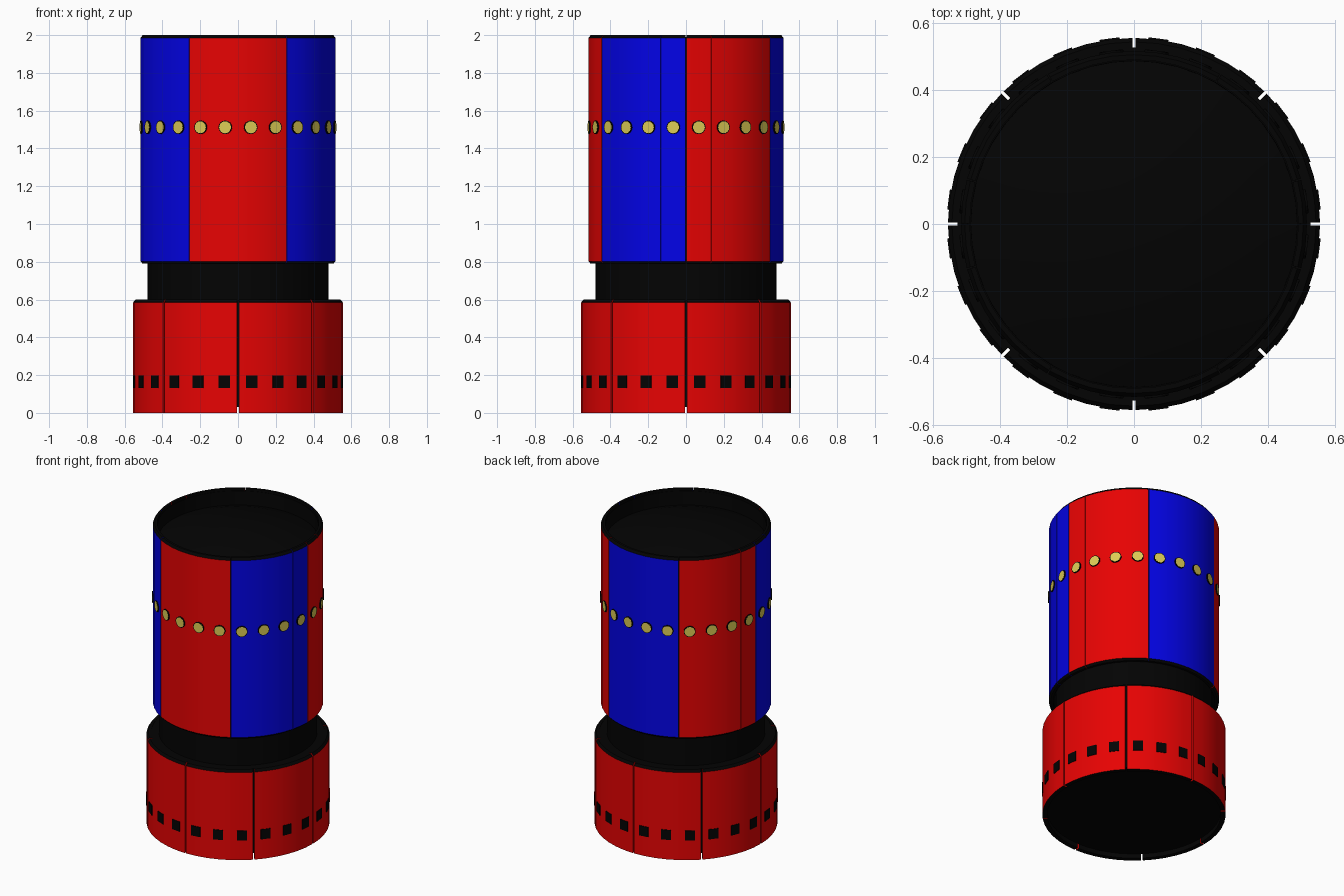
import bpy, bmesh, math
from mathutils import Matrix, Vector

if "Cube" in bpy.data.objects:
    bpy.data.objects.remove(bpy.data.objects["Cube"])


def material(name, rgb):
    m = bpy.data.materials.new(name)
    m.diffuse_color = (*rgb, 1)
    m.use_nodes = True
    m.node_tree.nodes["Principled BSDF"].inputs["Base Color"].default_value = m.diffuse_color
    return m


RED = material("red", (0.85, 0.001, 0.001))
BLUE = material("blue", (0.001, 0.001, 0.85))
BLACK = material("black", (0.001, 0.001, 0.001))
GOLD = material("gold", (0.72, 0.60, 0.09))
STEP = 7.5  # degrees per side, 48 sides


def finish(name, bm, mats, smooth=True):
    bmesh.ops.recalc_face_normals(bm, faces=bm.faces)
    me = bpy.data.meshes.new(name)
    bm.to_mesh(me)
    bm.free()
    for m in mats:
        me.materials.append(m)
    ob = bpy.data.objects.new(name, me)
    bpy.context.collection.objects.link(ob)
    if smooth:
        bpy.context.view_layer.objects.active = ob
        ob.select_set(True)
        bpy.ops.object.shade_smooth_by_angle(angle=math.radians(25))
        ob.select_set(False)
    return ob


def polar(r, a, z):
    a = math.radians(a)
    return Vector((r * math.cos(a), r * math.sin(a), z))


def lathe(name, profile, mat):
    """Revolve an open profile, closing both ends with flat caps."""
    bm = bmesh.new()
    rings = [[bm.verts.new(polar(r, i * STEP, z)) for i in range(round(360 / STEP))]
             for r, z in profile]
    n = len(rings[0])
    for lo, hi in zip(rings, rings[1:]):
        for i in range(n):
            bm.faces.new((lo[i], lo[(i + 1) % n], hi[(i + 1) % n], hi[i]))
    bm.faces.new(rings[0])
    bm.faces.new(rings[-1])
    finish(name, bm, [mat])


def panel(name, section, painted_edge, a0, a1, gap, mat):
    """Sweep a closed section round an arc; outer edge and seam ends are painted."""
    bm = bmesh.new()
    trim = math.degrees(gap / 2 / section[painted_edge][0])
    inner = [a0 + STEP * i for i in range(1, round((a1 - a0) / STEP))]
    rings = [[bm.verts.new(polar(r, a, z)) for r, z in section]
             for a in [a0 + trim] + inner + [a1 - trim]]
    n = len(section)
    for p, q in zip(rings, rings[1:]):
        for i in range(n):
            j = (i + 1) % n
            f = bm.faces.new((p[i], q[i], q[j], p[j]))
            f.material_index = 0 if i == painted_edge else 1
    for ring in (rings[0], rings[-1]):
        bm.faces.new(ring).material_index = 0
    finish(name, bm, [mat, BLACK])


# black inner bodies
lathe("base_core", [(0.527, 0.03), (0.527, 0.597)], BLACK)
lathe("neck", [(0.48, 0.55), (0.48, 0.83)], BLACK)
# body core: rim, inner wall and shallow dome sunk in the top
dome = [(r, 1.99 - 0.1 * (r / 0.487) ** 2) for r in (0.486, 0.4, 0.3, 0.2, 0.1, 0.03)]
lathe("body_core", [(0.499, 0.81), (0.499, 1.985), (0.487, 1.985)] + dome, BLACK)

# base: eight red panels with open seams
base_section = [(0.526, 0.0), (0.555, 0.0), (0.555, 0.585), (0.543, 0.6), (0.526, 0.6)]
for k in range(8):
    panel("base_panel", base_section, 1, k * 45, k * 45 + 45, 0.010, RED)

# body: alternating red and blue panels, split near both sides
body_section = [(0.49, 0.79), (0.505, 0.79), (0.516, 0.802),
                (0.516, 1.985), (0.505, 2.0), (0.49, 2.0)]
cuts = [0, 15, 60, 120, 165, 180, 195, 240, 300, 345, 360]
for a0, a1 in zip(cuts, cuts[1:]):
    panel("body_panel", body_section, 2, a0, a1, 0.004, BLUE if (a0 // 60) % 2 else RED)


def facing(a, d, z):
    """Transform whose local z points outwards at angle a."""
    return (Matrix.Translation(polar(d, a, z)) @ Matrix.Rotation(math.radians(a), 4, 'Z')
            @ Matrix.Rotation(math.pi / 2, 4, 'Y'))


# rows of square plates and round studs
plates, studs = bmesh.new(), bmesh.new()
for k in range(24):
    a = k * 15 + 7.5
    bmesh.ops.create_cube(plates, size=1, matrix=facing(a, 0.5535, 0.165)
                          @ Matrix.Diagonal((0.066, 0.06, 0.009, 1)))
    out = polar(1, a, 0)
    for r, d, idx in ((0.036, 0.516, 0), (0.032, 0.517, 1)):
        made = bmesh.ops.create_cone(studs, cap_ends=True, segments=16, radius1=r, radius2=r,
                                     depth=0.009, matrix=facing(a, d, 1.512))
        for f in {f for v in made["verts"] for f in v.link_faces}:
            f.normal_update()
            f.material_index = 1 if idx and abs(f.normal.dot(out)) > 0.9 else 0
finish("square_plates", plates, [BLACK], False)
finish("round_studs", studs, [BLACK, GOLD], False)
